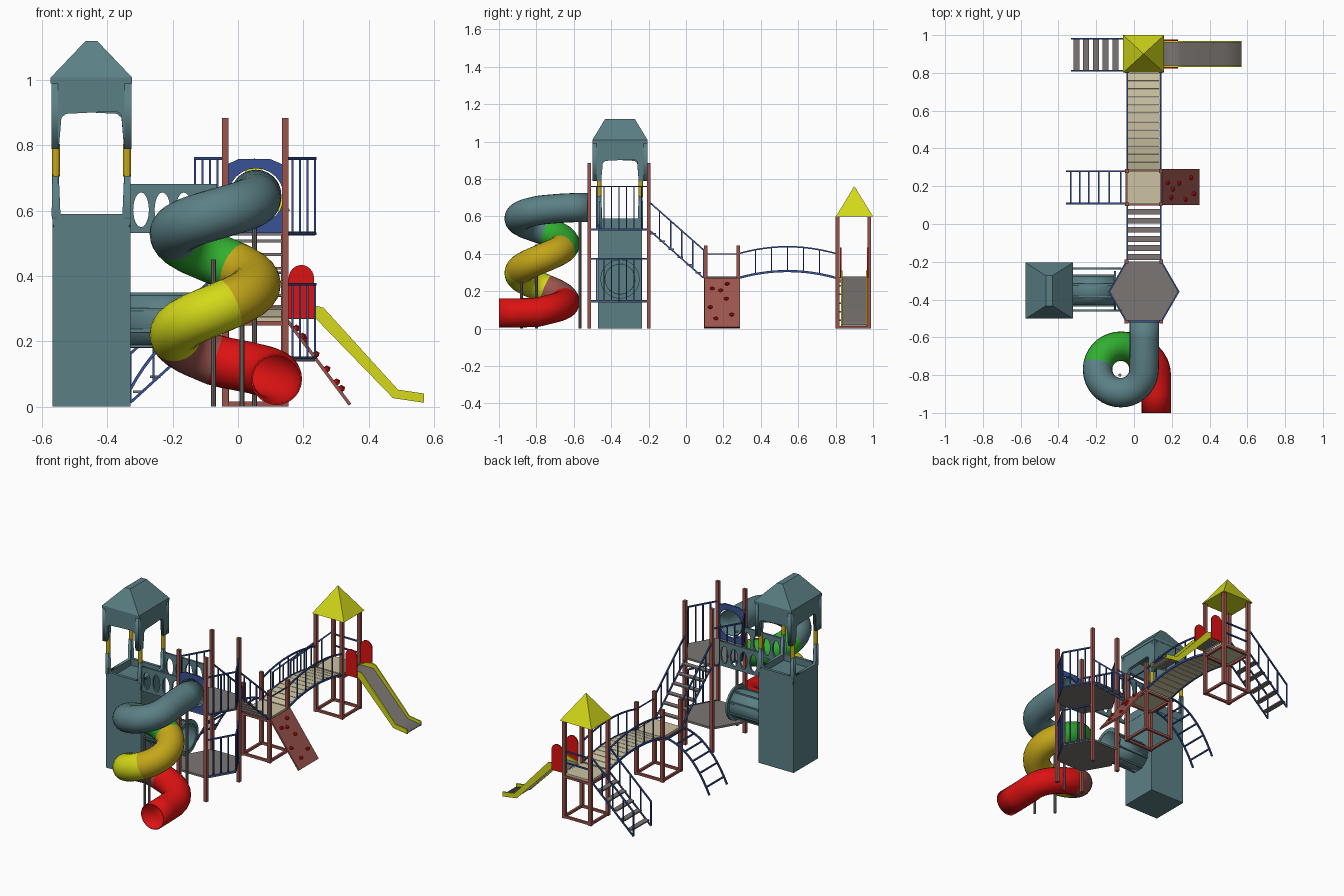
import bpy, bmesh, math
from mathutils import Vector, Matrix

if "Cube" in bpy.data.objects:
    bpy.data.objects.remove(bpy.data.objects["Cube"])

COLS = {"teal": (.105, .215, .235), "lime": (.66, .70, .01), "gold": (.55, .38, .01),
        "green": (.03, .43, .03), "red": (.72, .006, .006), "brick": (.33, .09, .075),
        "blue": (.04, .085, .30), "grey": (.20, .18, .17), "beige": (.60, .54, .36)}
MAT = {}
for n, c in COLS.items():
    MAT[n] = bpy.data.materials.new(n)
    MAT[n].diffuse_color = (*c, 1)


def finish(name, bm, *mats):
    me = bpy.data.meshes.new(name)
    bmesh.ops.recalc_face_normals(bm, faces=bm.faces)
    bm.to_mesh(me)
    bm.free()
    for m in mats:
        me.materials.append(MAT[m])
    ob = bpy.data.objects.new(name, me)
    bpy.context.collection.objects.link(ob)
    return ob


def smooth(ob):
    bpy.ops.object.select_all(action='DESELECT')
    ob.select_set(True)
    bpy.context.view_layer.objects.active = ob
    bpy.ops.object.shade_smooth_by_angle(angle=math.radians(40))


def beam(bm, a, b, w=.008, h=None):
    a, b = Vector(a), Vector(b)
    d = b - a
    M = Matrix.Translation((a + b) / 2) @ d.to_track_quat('X', 'Z').to_matrix().to_4x4()
    bmesh.ops.create_cube(bm, size=1, matrix=M @ Matrix.Diagonal((d.length, w, h or w, 1)))


def box(bm, x0, x1, y0, y1, z0, z1):
    M = Matrix.Translation(((x0 + x1) / 2, (y0 + y1) / 2, (z0 + z1) / 2))
    bmesh.ops.create_cube(bm, size=1, matrix=M @ Matrix.Diagonal((x1 - x0, y1 - y0, z1 - z0, 1)))


def hull(name, pts, mat):
    bm = bmesh.new()
    bmesh.ops.convex_hull(bm, input=[bm.verts.new(p) for p in pts])
    return finish(name, bm, mat)


def plate(name, loops, loc, thick, mat, turn=0):
    """Flat xz outline with holes, thickened along y, turned about z."""
    cu = bpy.data.curves.new(name, 'CURVE')
    cu.dimensions, cu.fill_mode, cu.extrude = '2D', 'BOTH', thick / 2
    for lp in loops:
        s = cu.splines.new('POLY')
        s.points.add(len(lp) - 1)
        for p, q in zip(s.points, lp):
            p.co = (q[0], q[1], 0, 1)
        s.use_cyclic_u = True
    tmp = bpy.data.objects.new("tmp", cu)
    bpy.context.collection.objects.link(tmp)
    me = bpy.data.meshes.new_from_object(tmp.evaluated_get(bpy.context.evaluated_depsgraph_get()))
    bpy.data.objects.remove(tmp)
    me.transform(Matrix.Translation(loc) @ Matrix.Rotation(turn, 4, 'Z') @ Matrix.Rotation(math.pi / 2, 4, 'X'))
    bm = bmesh.new()
    bm.from_mesh(me)
    bmesh.ops.remove_doubles(bm, verts=bm.verts, dist=1e-5)
    bm.faces.ensure_lookup_table()
    for f in bm.faces:
        f.material_index = 0
    return finish(name, bm, mat)


def oval(cx, cz, rx, rz, n=24, a0=0, a1=2 * math.pi):
    return [(cx + rx * math.cos(a0 + (a1 - a0) * i / n), cz + rz * math.sin(a0 + (a1 - a0) * i / n)) for i in range(n)]


def railing(bm, a, b, h, n, w=.008):
    a, b, up = Vector(a), Vector(b), Vector((0, 0, h))
    beam(bm, a, b, w)
    beam(bm, a + up, b + up, w)
    for i in range(n):
        p = a.lerp(b, i / (n - 1))
        beam(bm, p, p + up, w * .8)


X0, X1 = -.037, .142            # post lines shared by every platform
# square platforms: posts, ground frame, deck
for name, y0, y1, top in (("end_tower", .81, .98, .6), ("mid_platform", .105, .28, .445)):
    bm = bmesh.new()
    for x in (X0, X1):
        for y in (y0, y1):
            box(bm, x - .01, x + .01, y - .01, y + .01, 0, top)
        for z in (.008, .255):
            beam(bm, (x, y0, z), (x, y1, z), .014)
    for y in (y0, y1):
        for z in (.008, .255):
            beam(bm, (X0, y, z), (X1, y, z), .014)
    finish(name + "_frame", bm, "brick")
    bm = bmesh.new()
    box(bm, X0, X1, y0, y1, .262, .275)
    finish(name + "_deck", bm, "beige")
hull("end_tower_roof", [(x, y, .6) for x in (-.057, .16) for y in (.802, 1)] + [(.05, .9, .762)], "lime")
bm = bmesh.new()
for z in (.34, .41):
    beam(bm, (X0, .98, z), (X1, .98, z))
beam(bm, (X1, .105, .40), (X1, .28, .40), .006)
finish("platform_guard_rails", bm, "blue")

# straight slide with red side panels
side = [(.15, .285), (.235, .31), (.262, .303), (.49, .052), (.57, .04), (.57, .012), (.475, .026), (.24, .268), (.15, .268)]
bed = [(.15, .28), (.25, .28), (.482, .035), (.57, .022), (.57, .016), (.478, .029), (.247, .272), (.15, .272)]
for i, y in enumerate((.834, .966)):
    plate(f"slide_side_{i}", [side], (0, y, 0), .008, "lime")
    plate(f"slide_panel_{i}", [[(.155, .27)] + [(.233, .27)] + oval(.194, .392, .039, .042, 12, 0, math.pi) + [(.155, .392)]],
          (0, y + (.007 if i else -.007), 0), .008, "red")
plate("slide_bed", [bed], (0, .9, 0), .126, "grey")

# stairs on the end tower and stairs up to the hexagon tower
rails, treads = bmesh.new(), bmesh.new()
for y in (.812, .982):
    railing(rails, (-.33, y, .012), (-.047, y, .27), .15, 5)
for i in range(5):
    x, z = -.305 + .0515 * i, .045 + .046 * i
    box(treads, x - .016, x + .016, .815, .98, z - .004, z + .004)
for x in (X0, X1):
    railing(rails, (x, .095, .27), (x, -.2, .53), .15, 6)
for i in range(6):
    y, z = .065 - .048 * i, .30 + .0415 * i
    box(treads, X0, X1, y - .015, y + .015, z - .004, z + .004)
finish("stair_rails", rails, "blue")
finish("stair_treads", treads, "grey")

# arched bridge
rails, planks = bmesh.new(), bmesh.new()
arch = lambda t: Vector((0, .285 + .515 * t, .272 + .036 * 4 * t * (1 - t)))
N = 12
for i in range(N):
    a, b = arch(i / N), arch((i + 1) / N)
    d = (b - a) * .03
    xm = Vector(((X0 + X1) / 2, 0, 0))
    beam(planks, a + d + xm, b - d + xm, X1 - X0 - .012, .008)
    for x in (X0, X1):
        o, up = Vector((x, 0, 0)), Vector((0, 0, .13))
        beam(rails, a + o, b + o, .008, .012)
        beam(rails, a + o + up, b + o + up, .008)
        if i % 2 == 0 and i:
            beam(rails, a + o, a + o + up, .006)
finish("bridge_rails", rails, "blue")
finish("bridge_planks", planks, "beige")

# curved climbing ladder
bm = bmesh.new()
bez = lambda t: Vector((-.04, 0, .278)) * (1 - t) ** 2 + Vector((-.23, 0, .27)) * 2 * t * (1 - t) + Vector((-.355, 0, .004)) * t * t
for i in range(12):
    for y in (.108, .28):
        beam(bm, bez(i / 12) + Vector((0, y, 0)), bez((i + 1) / 12) + Vector((0, y, 0)), .009)
    if i % 2:
        p = bez(i / 12)
        beam(bm, (p.x, .108, p.z), (p.x, .28, p.z), .008)
finish("curved_ladder", bm, "blue")

# climbing wall with holds
bm = bmesh.new()
beam(bm, (.148, .195, .268), (.343, .195, .006), .19, .01)
finish("climbing_wall", bm, "brick")
bm = bmesh.new()
for y, z in ((.14, .21), (.13, .11), (.22, .235), (.215, .155), (.245, .07), (.185, .20), (.16, .05)):
    x = .148 + .195 * (.268 - z) / .262
    M = Matrix.Translation((x + .006, y, z + .005)) @ Matrix.Diagonal((1, 1.1, .9, 1))
    bmesh.ops.create_icosphere(bm, subdivisions=1, radius=.013, matrix=M)
finish("climbing_holds", bm, "red")

# hexagon tower: decks, posts, railings
CX, CY = .0525, -.358
hexa = [(CX + .184 * math.cos(math.radians(60 * i)), CY + .184 * math.sin(math.radians(60 * i))) for i in range(6)]
for nm, z in (("upper", .53), ("lower", .145)):
    hull(f"hexagon_deck_{nm}", [(x, y, z + d) for x, y in hexa for d in (-.006, .006)], "grey")
bm = bmesh.new()
for x, y in (hexa[1], hexa[2], hexa[4], hexa[5]):
    box(bm, x - .01, x + .01, y - .01, y + .01, 0, .885)
finish("hexagon_posts", bm, "brick")
bm = bmesh.new()
for i, z, h in ((0, .53, .23), (5, .53, .23), (2, .53, .23), (3, .53, .23), (0, .15, .225), (5, .15, .225)):
    (ax, ay), (bx, by) = hexa[i], hexa[(i + 1) % 6]
    railing(bm, (ax, ay, z), (bx, by, z), h, 5)
finish("hexagon_railings", bm, "blue")
plate("tube_entry_panel", [[(X0, .532), (X1, .532), (X1, .74), (.10, .758), (0, .758), (X0, .74)],
      oval(.055, .645, .085, .085)], (0, -.517, 0), .01, "blue")

# spiral tube slide: rings swept along a falling helix, coloured by section
path = [(.055, -.515, .648), (.055, -.6, .647), (.055, -.68, .643)]
for a in range(0, 631, 10):
    r = math.radians(-a)
    z = .635 - .105 * (a / 180) ** 1.2 if a < 180 else .53 - .155 * (a - 180) / 180
    path.append((-.07 + .123 * math.cos(r), -.77 + .123 * math.sin(r), max(z, .14)))
for i in range(1, 10):
    r = math.radians(90 - 10 * i)
    path.append((-.07 + .188 * math.cos(r), -.80 + .153 * math.sin(r), .14 - .053 * i / 9))
path += [(.118, -.9, .084), (.118, -1, .083)]
path = [Vector(p) for p in path]
bm, prev, SEG = bmesh.new(), None, 24
for i, p in enumerate(path):
    t = (path[min(i + 1, len(path) - 1)] - path[max(i - 1, 0)]).normalized()
    if i in (0, len(path) - 1):
        t = Vector((0, -1, 0))
    u = t.cross(Vector((0, 0, 1))).normalized()
    v = u.cross(t)
    ring = [bm.verts.new(p + .078 * (u * math.cos(k * math.tau / SEG) + v * math.sin(k * math.tau / SEG))) for k in range(SEG)]
    if prev:
        ang = (i - 3) * 10
        sec = sum(ang > lim for lim in (190, 300, 430, 550, 630))
        for k in range(SEG):
            f = bm.faces.new((prev[k], prev[k - 1], ring[k - 1], ring[k]))
            f.material_index = sec
    prev = ring
tube = finish("spiral_tube_slide", bm, "teal", "green", "gold", "lime", "brick", "red")
so = tube.modifiers.new("wall", 'SOLIDIFY')
so.thickness, so.offset = .005, -1
smooth(tube)
bm = bmesh.new()
for x, y, h in ((-.075, -.8, .45), (.012, -.88, .28), (.05, -.568, .58)):
    bmesh.ops.create_cone(bm, cap_ends=True, segments=10, radius1=.008, radius2=.008, depth=h,
                          matrix=Matrix.Translation((x, y, h / 2)))
finish("tube_support_poles", bm, "grey")

# teal lookout tower
TX, TY = -.449, -.353
bm = bmesh.new()
box(bm, TX - .119, TX + .119, TY - .118, TY + .118, 0, .55)
finish("lookout_base", bm, "teal")
posts = bmesh.new()
for k in range(4):
    side_on = k % 2
    w, off = (.147, .112) if side_on else (.122, .136)
    o = w - .1 if side_on else .022
    upper = [(-w, .79), (-w + o, .79), (-w + o + .008, .885), (-w + o + .022, .897), (w - o - .022, .905),
             (w - o - .008, .893), (w - o, .79), (w, .79), (w, 1.0), (-w, 1.0)]
    lower = [(-.122, .585), (-.113, .54), (.113, .54), (.122, .585), (.12, .71), (.1, .71), (.095, .59),
             (-.095, .59), (-.1, .71), (-.12, .71)]
    a = k * math.pi / 2
    n = Vector((math.sin(a), -math.cos(a), 0))
    plate(f"lookout_arch_{k}", [upper], Vector((TX, TY, 0)) + n * off, .02, "teal", a)
    plate(f"lookout_parapet_{k}", [lower], Vector((TX, TY, 0)) + n * .111, .018, "teal", a)
    sx, sy = (1 if k in (0, 1) else -1), (1 if k in (1, 2) else -1)
    bmesh.ops.create_cone(posts, cap_ends=True, segments=12, radius1=.012, radius2=.012, depth=.1,
                          matrix=Matrix.Translation((TX + sx * .109, TY + sy * .111, .755)))
finish("lookout_posts", posts, "gold")
hull("lookout_roof", [(TX + sx * .125, TY + sy * .148, z) for sx in (-1, 1) for sy in (-1, 1) for z in (.99, 1.008)]
     + [(TX + sx * .018, TY + sy * .08, 1.12) for sx in (-1, 1) for sy in (-1, 1)], "teal")

# upper crossing: pierced side panels
for i, y in enumerate((TY - .105, TY + .118)):
    plate(f"crossing_panel_{i}", [[(-.332, .532), (-.066, .532), (-.066, .682), (-.332, .682)]]
          + [oval(-.297 + .0655 * k, .603, .024, .053) for k in range(4)], (0, y, 0), .012, "teal")

# lower crawl tunnel with lengthwise ribs and an end ring
bm = bmesh.new()
M = Matrix.Translation((-.215, TY, .265)) @ Matrix.Rotation(math.pi / 2, 4, 'Y')
bmesh.ops.create_cone(bm, cap_ends=False, segments=24, radius1=.085, radius2=.085, depth=.24, matrix=M)
tun = finish("crawl_tunnel", bm, "teal")
tun.modifiers.new("wall", 'SOLIDIFY').thickness = .006
smooth(tun)
bm = bmesh.new()
for k in range(8):
    a = math.tau * (k + .5) / 8
    beam(bm, (-.335, TY + .086 * math.cos(a), .265 + .086 * math.sin(a)),
         (-.095, TY + .086 * math.cos(a), .265 + .086 * math.sin(a)), .01)
finish("tunnel_ribs", bm, "teal")
plate("tunnel_end_ring", [oval(0, .265, .105, .105), oval(0, .265, .084, .084)], (-.1, TY, 0), .012, "teal", math.pi / 2)

for m in bpy.data.materials:
    if m.users and not m.is_grease_pencil:
        m.use_nodes = True
        m.node_tree.nodes["Principled BSDF"].inputs["Base Color"].default_value = m.diffuse_color
